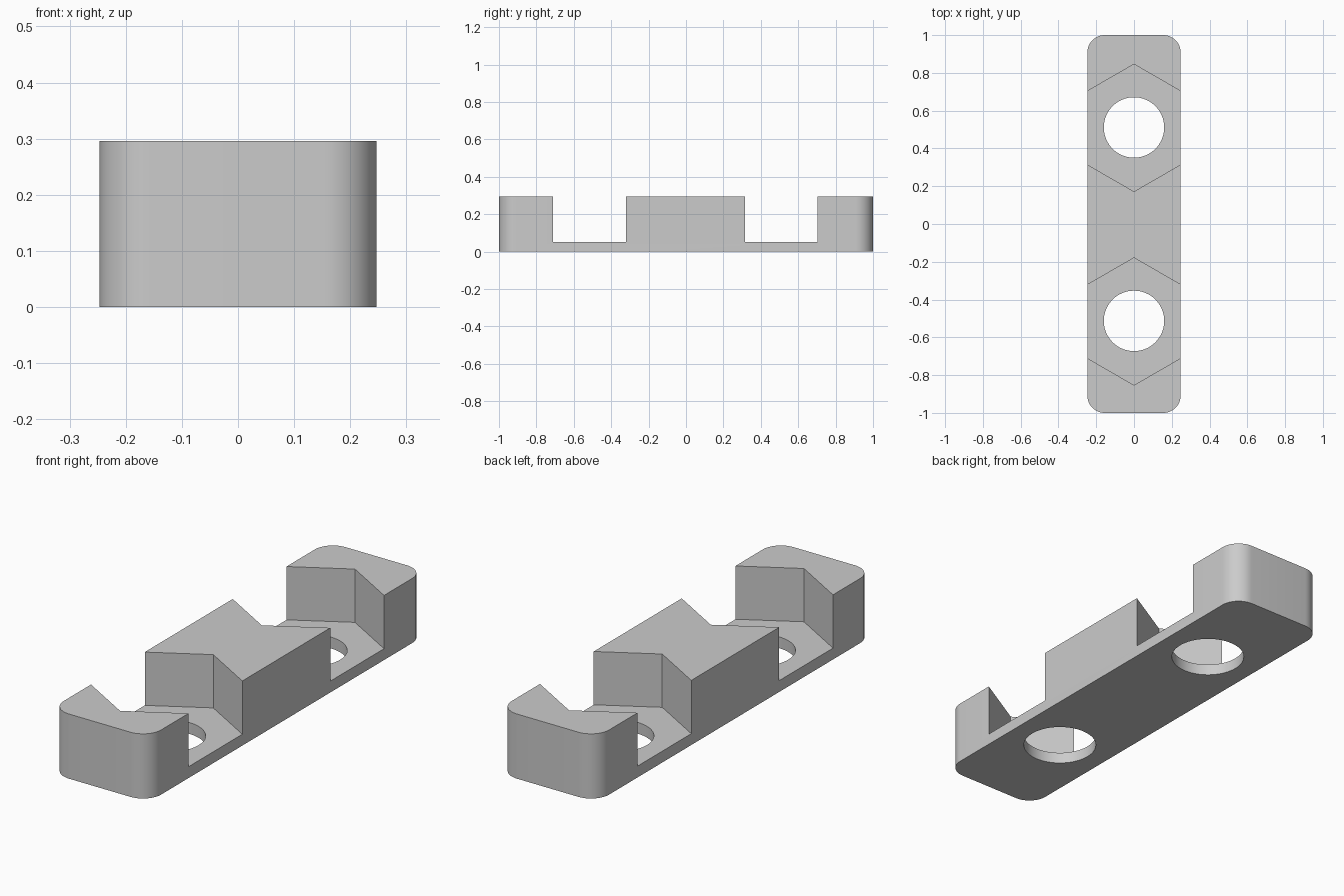
import bpy
import bmesh
from math import sin, cos, pi, radians

HALF_WIDTH, HALF_LENGTH, HEIGHT = 0.247, 1.0, 0.296
CORNER, FLOOR = 0.092, 0.052
POCKET_RADIUS, HOLE_RADIUS = 0.337, 0.16

default = bpy.data.objects.get("Cube")
if default:
    bpy.data.objects.remove(default, do_unlink=True)

grey = bpy.data.materials.new("plain grey")
grey.use_nodes = True
colour = (0.6, 0.6, 0.6, 1)
grey.diffuse_color = colour
grey.node_tree.nodes["Principled BSDF"].inputs["Base Color"].default_value = colour


def prism(name, outline, bottom, top):
    """Extrude a closed plan outline between two heights."""
    bm = bmesh.new()
    face = bm.faces.new([bm.verts.new((x, y, bottom)) for x, y in outline])
    up = bmesh.ops.extrude_face_region(bm, geom=[face])["geom"]
    verts = [v for v in up if isinstance(v, bmesh.types.BMVert)]
    bmesh.ops.translate(bm, verts=verts, vec=(0, 0, top - bottom))
    bmesh.ops.recalc_face_normals(bm, faces=bm.faces)
    mesh = bpy.data.meshes.new(name)
    bm.to_mesh(mesh)
    bm.free()
    mesh.materials.append(grey)
    obj = bpy.data.objects.new(name, mesh)
    bpy.context.collection.objects.link(obj)
    return obj


def ring(radius, sides, cy):
    """Regular polygon with one corner on the y axis."""
    return [(radius * sin(2 * pi * i / sides), cy + radius * cos(2 * pi * i / sides))
            for i in range(sides)]


def rounded_plan(steps=12):
    """Rectangle with four rounded corners."""
    points = []
    for quarter, (sx, sy) in enumerate([(1, 1), (-1, 1), (-1, -1), (1, -1)]):
        for i in range(steps + 1):
            a = (quarter + i / steps) * pi / 2
            points.append((sx * (HALF_WIDTH - CORNER) + CORNER * cos(a),
                           sy * (HALF_LENGTH - CORNER) + CORNER * sin(a)))
    return points


# Rounded bar
block = prism("mounting_block", rounded_plan(), 0, HEIGHT)

# Hexagonal nut pockets and round bolt holes
cutters = []
for side, pocket_y, hole_y in [("back", 0.509, 0.511), ("front", -0.516, -0.513)]:
    cutters.append(prism(side + "_nut_pocket_cutter",
                         ring(POCKET_RADIUS, 6, pocket_y), FLOOR, HEIGHT + 0.1))
    cutters.append(prism(side + "_bolt_hole_cutter",
                         ring(HOLE_RADIUS, 64, hole_y), -0.1, FLOOR + 0.1))

for cutter in cutters:
    cut = block.modifiers.new(cutter.name, "BOOLEAN")
    cut.operation, cut.solver, cut.object = "DIFFERENCE", "EXACT", cutter
    cutter.hide_render = True
    cutter.hide_set(True)

# Apply the cuts, then smooth only the round walls
bpy.ops.object.select_all(action="DESELECT")
block.select_set(True)
bpy.context.view_layer.objects.active = block
for name in [m.name for m in block.modifiers]:
    bpy.ops.object.modifier_apply(modifier=name)
for cutter in cutters:
    bpy.data.objects.remove(cutter, do_unlink=True)
bpy.ops.object.shade_smooth_by_angle(angle=radians(30))
